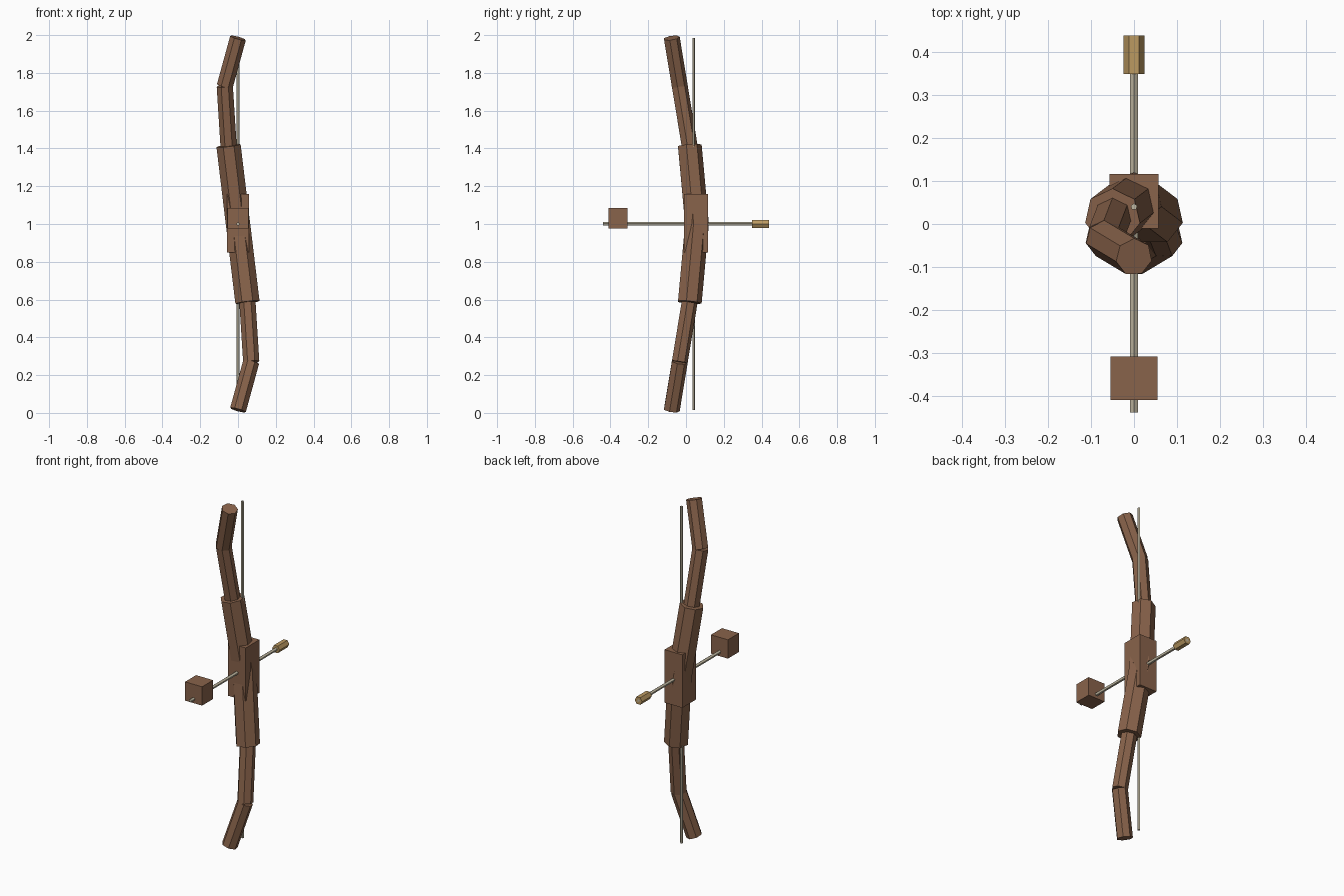
import bpy, math
from mathutils import Vector, Matrix

if "Cube" in bpy.data.objects:
    bpy.data.objects.remove(bpy.data.objects["Cube"])


def material(name, rgb):
    m = bpy.data.materials.new(name)
    m.diffuse_color = (*rgb, 1)
    m.use_nodes = True
    m.node_tree.nodes["Principled BSDF"].inputs["Base Color"].default_value = m.diffuse_color
    return m


WOOD = material("brown wood", (0.25, 0.125, 0.07))
CORD = material("pale cord", (0.52, 0.47, 0.35))
GOLD = material("straw gold", (0.50, 0.32, 0.12))


def rod(name, a, b, radius, sides, mat, spin=0):
    """Faceted straight rod running from a to b."""
    a, b = Vector(a), Vector(b)
    d = b - a
    bpy.ops.mesh.primitive_cylinder_add(vertices=sides, radius=radius, depth=d.length)
    o = bpy.context.object
    o.name = name
    turn = Vector((0, 0, 1)).rotation_difference(d).to_matrix().to_4x4()
    o.matrix_world = Matrix.Translation((a + b) / 2) @ turn @ Matrix.Rotation(spin, 4, 'Z')
    o.data.materials.append(mat)


def box(name, centre, size, mat):
    bpy.ops.mesh.primitive_cube_add(size=1, location=centre)
    o = bpy.context.object
    o.name = name
    o.scale = size
    o.data.materials.append(mat)


# Bow limbs: the lower limb is the upper one turned half round the y axis
path = [(0, 0.055, 1.0), (-0.05, 0.017, 1.415), (-0.07, -0.035, 1.73), (0, -0.077, 1.985)]
parts = [("inner_limb", 0.066), ("middle_limb", 0.044), ("limb_tip", 0.044)]
for i, (name, radius) in enumerate(parts):
    a, b = path[i], path[i + 1]
    rod("upper_" + name, a, b, radius, 7, WOOD)
    flip = lambda p: (-p[0], p[1], 2 - p[2])
    rod("lower_" + name, flip(b), flip(a), radius, 7, WOOD)

# Grip and string
box("grip", (0, 0.053, 1.005), (0.115, 0.127, 0.31), WOOD)
rod("bow_string", (0, 0.04, 0.015), (0, 0.04, 1.985), 0.008, 5, CORD)

# Arrow: shaft, block head and hexagonal tail
rod("arrow_shaft", (0, -0.44, 1), (0, 0.44, 1), 0.01, 5, CORD, math.pi)
box("arrow_head", (0, -0.36, 1.03), (0.11, 0.102, 0.11), WOOD)
rod("arrow_tail", (0, 0.35, 1), (0, 0.44, 1), 0.024, 6, GOLD, math.pi / 2)
